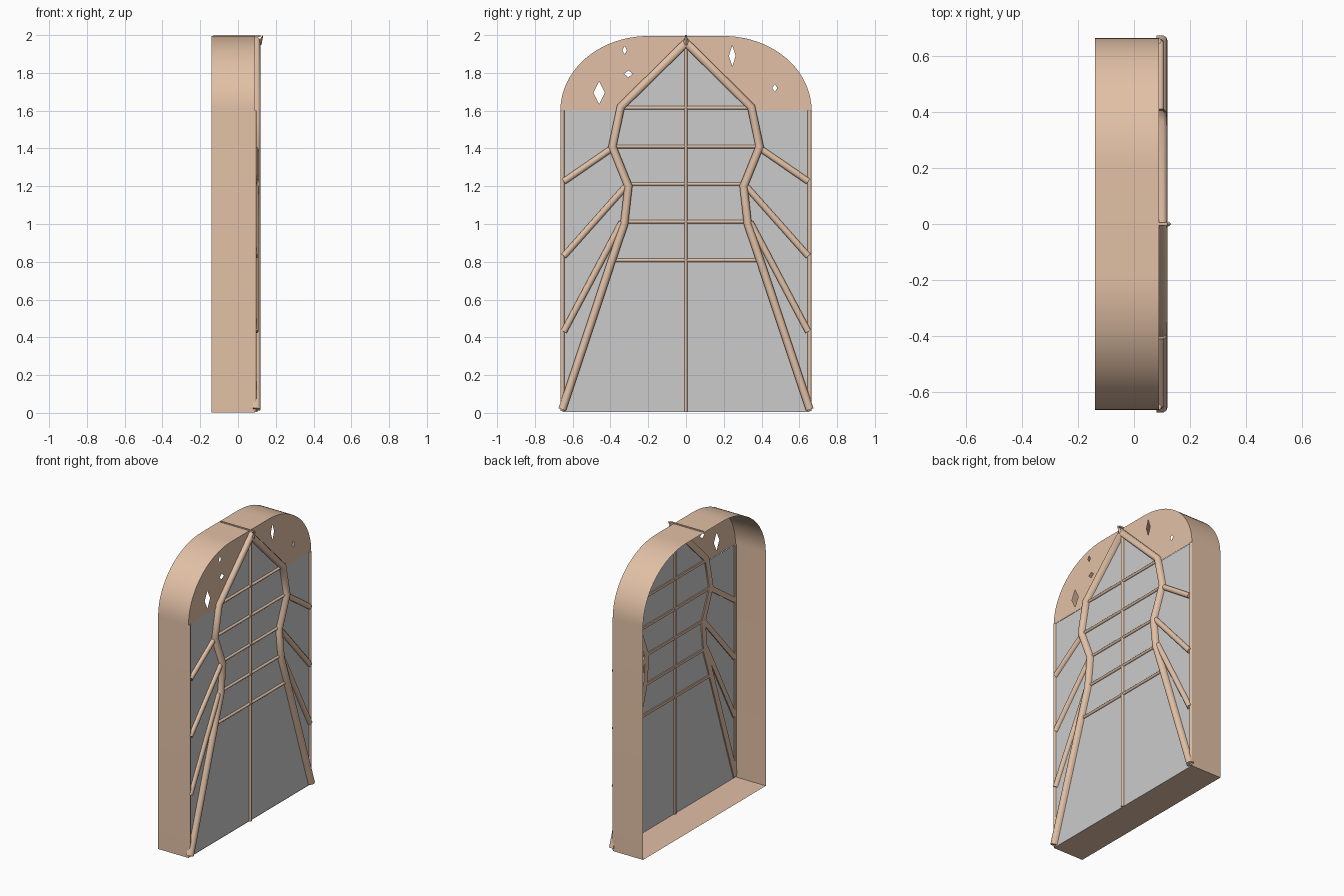
import bpy, bmesh, math
from mathutils import Vector

if "Cube" in bpy.data.objects:
    bpy.data.objects.remove(bpy.data.objects["Cube"])

WOOD = bpy.data.materials.new("wood")
WOOD.diffuse_color = (0.76, 0.53, 0.38, 1)
WOOD.use_nodes = True
WOOD.node_tree.nodes["Principled BSDF"].inputs["Base Color"].default_value = WOOD.diffuse_color


def finish(bm, name, mat=WOOD, angle=0):
    for f in bm.faces:
        f.smooth = angle > 0
    bmesh.ops.recalc_face_normals(bm, faces=bm.faces)
    me = bpy.data.meshes.new(name)
    bm.to_mesh(me)
    bm.free()
    if mat:
        me.materials.append(mat)
    ob = bpy.data.objects.new(name, me)
    bpy.context.collection.objects.link(ob)
    if angle:
        bpy.ops.object.select_all(action='DESELECT')
        ob.select_set(True)
        bpy.context.view_layer.objects.active = ob
        bpy.ops.object.shade_smooth_by_angle(angle=math.radians(angle))
    return ob


def bar(name, path, half, x0, x1):
    """Softly rounded bar swept with mitred corners along (y, z) points."""
    pts = [Vector(p) for p in path]
    d = x1 - x0
    profile = [(-half, x0), (-half, x0 + d * 0.6), (-half * 0.6, x0 + d * 0.9), (0, x1),
               (half * 0.6, x0 + d * 0.9), (half, x0 + d * 0.6), (half, x0)]
    bm = bmesh.new()
    rings = []
    for i, p in enumerate(pts):
        a = (p - pts[i - 1]).normalized() if i else (pts[1] - p).normalized()
        b = (pts[i + 1] - p).normalized() if i < len(pts) - 1 else a
        na, nb = Vector((-a.y, a.x)), Vector((-b.y, b.x))
        n = (na + nb).normalized()
        n = n / n.dot(na)
        rings.append([bm.verts.new((x, p.x + n.x * o, p.y + n.y * o)) for o, x in profile])
    k = len(profile)
    for r, s in zip(rings, rings[1:]):
        for j in range(k):
            bm.faces.new((r[j], r[(j + 1) % k], s[(j + 1) % k], s[j]))
    bm.faces.new(rings[0])
    bm.faces.new(rings[-1])
    return finish(bm, name, WOOD, 60)


def sheet(name, loops, x, mat):
    """Flat panel facing +x; later loops become holes."""
    bm = bmesh.new()
    for loop in loops:
        vs = [bm.verts.new((x, y, z)) for y, z in loop]
        for a, b in zip(vs, vs[1:] + vs[:1]):
            bm.edges.new((a, b))
    bmesh.ops.triangle_fill(bm, edges=bm.edges[:], use_beauty=True, normal=(1, 0, 0))
    return finish(bm, name, mat)


# Rounded arch outline, right shoulder to crown
W, SPRING, TOP, FLAT = 0.665, 1.6, 1.995, 0.2
arch = [(FLAT + (W - FLAT) * math.cos(t), SPRING + (TOP - SPRING) * math.sin(t))
        for t in [math.pi / 2 * i / 20 for i in range(21)]]
mirror = lambda pts: [(-y, z) for y, z in reversed(pts)]

# Deep outer casing, open at the back
casing = [(W, 0.003)] + arch + mirror(arch) + [(-W, 0.003)]
bm = bmesh.new()
back = [bm.verts.new((-0.14, y, z)) for y, z in casing]
front = [bm.verts.new((0.09, y, z)) for y, z in casing]
for i in range(len(casing)):
    j = (i + 1) % len(casing)
    bm.faces.new((back[i], back[j], front[j], front[i]))
finish(bm, "outer_casing", WOOD, 35)

# Spandrel panels with small diamond openings
side = [(0.345, 1.6), (0.345, 1.62), (0.0, 1.965)]
diamonds = {
    1: [(0.245, 1.89, 0.018, 0.055), (0.47, 1.72, 0.014, 0.02)],
    -1: [(-0.46, 1.695, 0.03, 0.062), (-0.305, 1.795, 0.024, 0.018), (-0.325, 1.92, 0.012, 0.022)],
}
for s, holes in diamonds.items():
    outer = [(s * y, z) for y, z in arch + [(0.0, TOP)] + side[::-1]]
    loops = [outer] + [[(y + w, z), (y, z + h), (y - w, z), (y, z - h)] for y, z, w, h in holes]
    sheet("spandrel_panel", loops, 0.09, WOOD)

# Glass pane
half_glass = [(0.655, 0.004), (0.655, 1.6)] + side
sheet("glass_pane", [half_glass + mirror(half_glass[:-1])], 0.088, None)

# Curving central frame
half_frame = [(0.655, 0.018), (0.395, 0.8), (0.327, 1.0), (0.305, 1.2),
              (0.39, 1.41), (0.345, 1.62)]
bar("central_frame", half_frame + [(0, 1.96)] + mirror(half_frame), 0.021, 0.08, 0.12)

# Horizontal glazing bars and the centre bar
for z, y in ((0.808, 0.39), (1.012, 0.325), (1.212, 0.305), (1.41, 0.385), (1.615, 0.345)):
    bar("glazing_bar", [(-y, z), (y, z)], 0.009, 0.08, 0.1)
bar("centre_bar", [(0, 0.004), (0, 1.95)], 0.009, 0.078, 0.104)

# Outer stiles and slanted side bars
for s in (1, -1):
    bar("outer_stile", [(s * 0.654, 0.01), (s * 0.654, 1.6)], 0.010, 0.08, 0.098)
    for y, z0, z1 in ((0.40, 1.395, 1.225), (0.318, 1.2, 0.83), (0.34, 1.01, 0.43)):
        bar("side_bar", [(s * y, z0), (s * 0.647, z1)], 0.017, 0.08, 0.108)

# Crown seam rib and peak tip
bm = bmesh.new()
bmesh.ops.create_cube(bm, size=1)
for v in bm.verts:
    v.co = (v.co.x * 0.25 - 0.005, v.co.y * 0.012, 1.995 + v.co.z * 0.01)
finish(bm, "crown_rib")
bm = bmesh.new()
bmesh.ops.create_cone(bm, cap_ends=True, segments=4, radius1=0.022, radius2=0.004, depth=0.05)
for v in bm.verts:
    v.co = (0.111 + v.co.x * 0.6 + (v.co.z + 0.025) * 0.4, v.co.y * 0.8, 1.973 + v.co.z)
finish(bm, "peak_tip")
